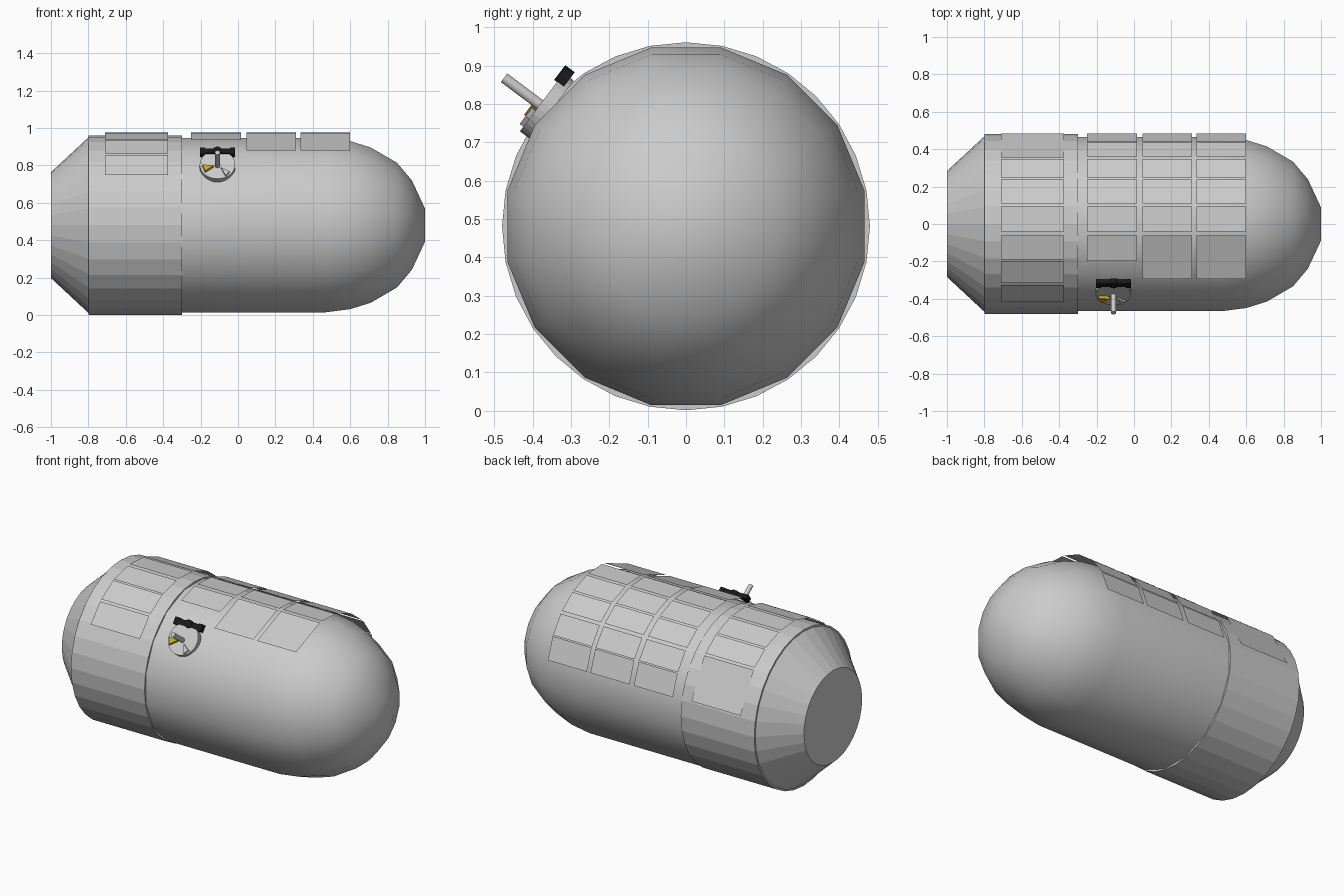
import bpy
from math import sin, cos, pi, radians
from mathutils import Vector, Matrix

if "Cube" in bpy.data.objects:
    bpy.data.objects.remove(bpy.data.objects["Cube"])

CZ = 0.481  # height of the hull axis


def make(name, verts, faces, color=None, smooth=False):
    me = bpy.data.meshes.new(name)
    me.from_pydata(verts, [], faces)
    ob = bpy.data.objects.new(name, me)
    bpy.context.collection.objects.link(ob)
    for p in me.polygons:
        p.use_smooth = smooth
    if color:
        m = bpy.data.materials.new(name + "_colour")
        m.diffuse_color = color
        m.use_nodes = True
        m.node_tree.nodes["Principled BSDF"].inputs["Base Color"].default_value = m.diffuse_color
        me.materials.append(m)
    return ob


def revolve(name, profile, n, offset=0.0, smooth=False, caps=(True, True)):
    """Spin (x, radius) points about the hull axis."""
    verts, faces = [], []
    for x, r in profile:
        for i in range(n):
            a = 2 * pi * (i + offset) / n
            verts.append((x, r * sin(a), CZ + r * cos(a)))
    for j in range(len(profile) - 1):
        for i in range(n):
            k = (i + 1) % n
            faces.append((j * n + i, (j + 1) * n + i, (j + 1) * n + k, j * n + k))
    if caps[0]:
        faces.append(tuple(range(n)))
    if caps[1]:
        faces.append(tuple(reversed(range((len(profile) - 1) * n, len(profile) * n))))
    for f in range(len(faces)):
        faces[f] = tuple(reversed(faces[f]))
    return make(name, verts, faces, smooth=smooth)


# Hull with rounded nose
revolve("hull", [(-0.32, .475), (0.47, .475), (0.6, .458), (0.71, .423), (0.85, .34),
                 (0.93, .243), (1.0, .09)], 16, 0.5, True)
bpy.context.view_layer.objects.active = bpy.data.objects["hull"]
bpy.data.objects["hull"].select_set(True)
bpy.ops.object.shade_smooth_by_angle(angle=radians(50))

# Rear collar and tapered tail
revolve("rear_collar", [(-0.8, .48), (-0.3, .48)], 32)
revolve("tail_cone", [(-1.0, .283), (-0.795, .474)], 32)

# Thin tiles over the upper side, given as angles from the top (positive is back)
common = [(29.7, 44.4), (12.8, 28.5), (-4.6, 10.9)]
columns = [
    (-0.71, -0.375, [(46, 77), (-7, -22.5), (-23.5, -39.4), (-41, -57.3)]),
    (-0.25, 0.015, [(62, 78), (46.5, 61.3), (-7, -23.5)]),
    (0.045, 0.31, [(62, 78), (46.5, 61.3), (-7, -36.3)]),
    (0.335, 0.60, [(62, 78), (46.5, 61.3), (-7, -36.3)]),
]
for c, (x0, x1, rows) in enumerate(columns):
    for r, span in enumerate(common + rows):
        lo, hi = (radians(a) for a in sorted(span))
        R = 0.496
        pts = [(x, R * sin(a), CZ + R * cos(a))
               for x, a in ((x0, lo), (x1, lo), (x1, hi), (x0, hi))]
        make(f"tile_{c}_{r}", pts, [(0, 1, 2, 3)])

# Local frame of the round hatch: u along x, v up the hull, w outwards
FRAME = Matrix.Translation((-0.11, -0.37, 0.80)) @ Matrix(
    ((1, 0, 0, 0), (0, .6, -.8, 0), (0, .8, .6, 0), (0, 0, 0, 1)))


def prism(name, outline, w0, w1, color=None):
    """Extrude a (u, v) outline along the hatch normal."""
    n = len(outline)
    verts = [FRAME @ Vector((u, v, w)) for w in (w0, w1) for u, v in outline]
    faces = [tuple(reversed(range(n))), tuple(range(n, 2 * n))]
    faces += [(i, (i + 1) % n, n + (i + 1) % n, n + i) for i in range(n)]
    return make(name, verts, faces, color)


def circle(r, n, u=0, v=0):
    return [(u + r * cos(2 * pi * i / n), v + r * sin(2 * pi * i / n)) for i in range(n)]


def rect(u, v, hu, hv):
    return [(u - hu, v - hv), (u + hu, v - hv), (u + hu, v + hv), (u - hu, v + hv)]


BLACK = (0.01, 0.01, 0.01, 1)
prism("hatch_disc", circle(0.095, 32), -0.025, 0.008)
prism("hatch_pipe", circle(0.014, 16, 0, -0.008), 0.0, 0.125)
prism("gold_wedge", [(-.08, -.012), (-.065, -.054), (-.02, -.018)], 0.0, 0.025,
      (0.65, 0.42, 0.02, 1))
prism("grey_wedge", [(.02, -.027), (.043, -.08), (.065, -.054)], 0.0, 0.02)

# Black hinge on the upper rim of the hatch
prism("hinge_bar", rect(0, .088, .08, .016), -0.012, 0.014, BLACK)
for s in (-1, 1):
    prism("hinge_end", rect(s * .08, .088, .014, .021), -0.014, 0.014, BLACK)
prism("hinge_knuckle", circle(0.024, 12, 0, .09), -0.014, 0.017, BLACK)
